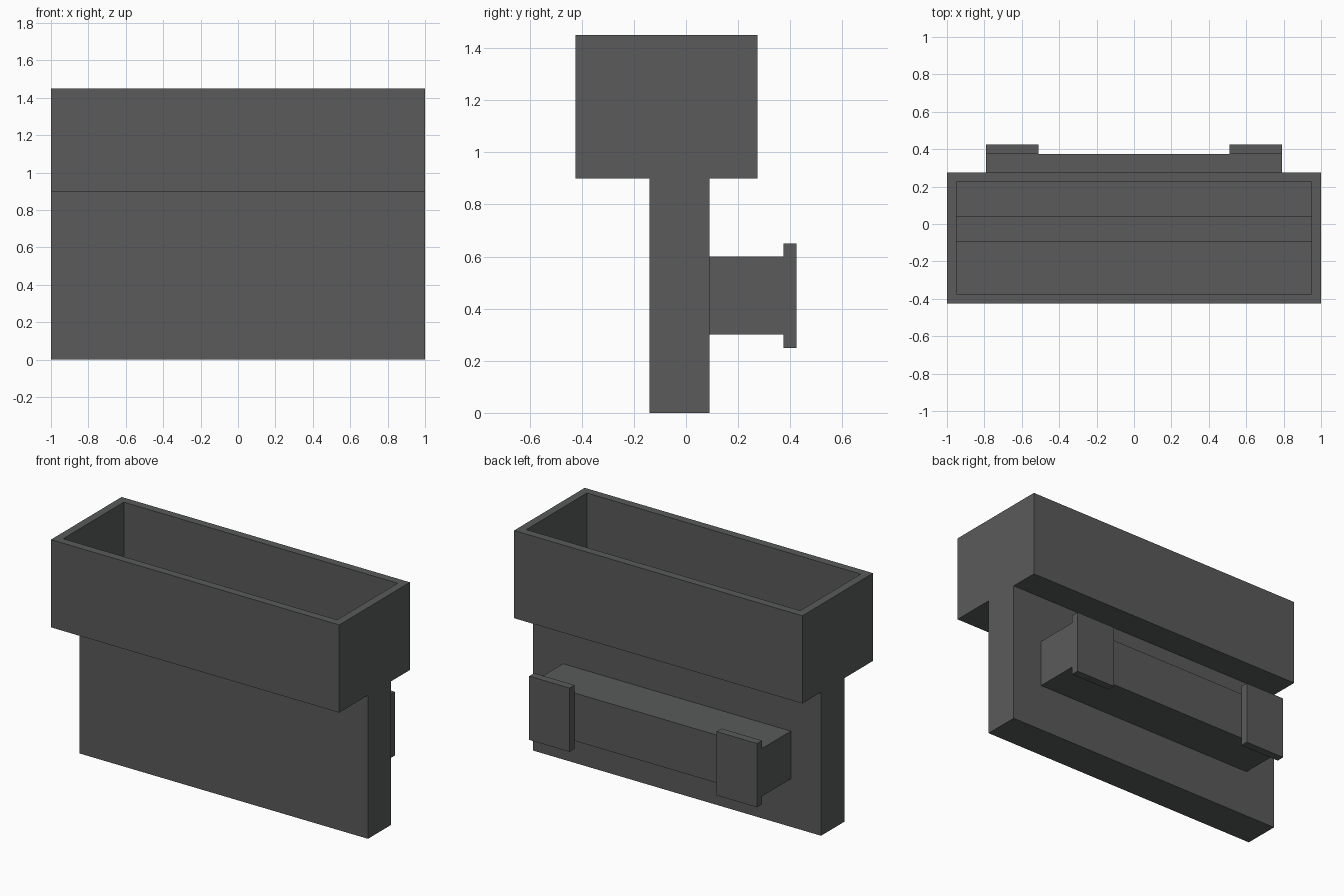
import bpy, bmesh

if "Cube" in bpy.data.objects:
    bpy.data.objects.remove(bpy.data.objects["Cube"])

# Dark grey finish shared by all parts
dark = bpy.data.materials.new("dark_grey")
dark.diffuse_color = (0.1, 0.103, 0.101, 1)
dark.use_nodes = True
dark.node_tree.nodes["Principled BSDF"].inputs["Base Color"].default_value = dark.diffuse_color


def extrude_x(name, profile, x0, x1):
    """Solid made from a (y, z) profile running from x0 to x1."""
    bm = bmesh.new()
    face = bm.faces.new([bm.verts.new((x0, y, z)) for y, z in profile])
    new = bmesh.ops.extrude_face_region(bm, geom=[face])["geom"]
    verts = [v for v in new if isinstance(v, bmesh.types.BMVert)]
    bmesh.ops.translate(bm, verts=verts, vec=(x1 - x0, 0, 0))
    bmesh.ops.recalc_face_normals(bm, faces=bm.faces)
    mesh = bpy.data.meshes.new(name)
    bm.to_mesh(mesh)
    bm.free()
    mesh.materials.append(dark)
    obj = bpy.data.objects.new(name, mesh)
    bpy.context.collection.objects.link(obj)
    return obj


def tee(wall, top):
    """T outline of the wide tray over the narrow column, inset by wall."""
    y0, y1, c0, c1 = -0.425 + wall, 0.275 - wall, -0.14 + wall, 0.09 - wall
    shelf = 0.9 + wall
    return [(c0, wall), (c1, wall), (c1, shelf), (y1, shelf),
            (y1, top), (y0, top), (y0, shelf), (c0, shelf)]


def rect(y0, y1, z0, z1):
    return [(y0, z0), (y1, z0), (y1, z1), (y0, z1)]


# Hollow bin: tray with a deep slot in the column below
WALL = 0.05
hopper = extrude_x("hopper", tee(0, 1.45), -1, 1)
cutter = extrude_x("hopper_cavity", tee(WALL, 1.6), -1 + WALL, 1 - WALL)
cutter.hide_render = True
cutter.display_type = 'WIRE'
mod = hopper.modifiers.new("hollow", 'BOOLEAN')
mod.operation = 'DIFFERENCE'
mod.solver = 'EXACT'
mod.object = cutter
bpy.context.view_layer.objects.active = hopper
bpy.ops.object.modifier_apply(modifier=mod.name)
bpy.data.objects.remove(cutter)

# Rear bar with a mounting plate at each end
extrude_x("rear_bar", rect(0.09, 0.375, 0.3, 0.6), -0.79, 0.79)
plate = extrude_x("mounting_plates", rect(0.375, 0.425, 0.25, 0.65), 0.51, 0.79)
plate.modifiers.new("mirror", 'MIRROR')
